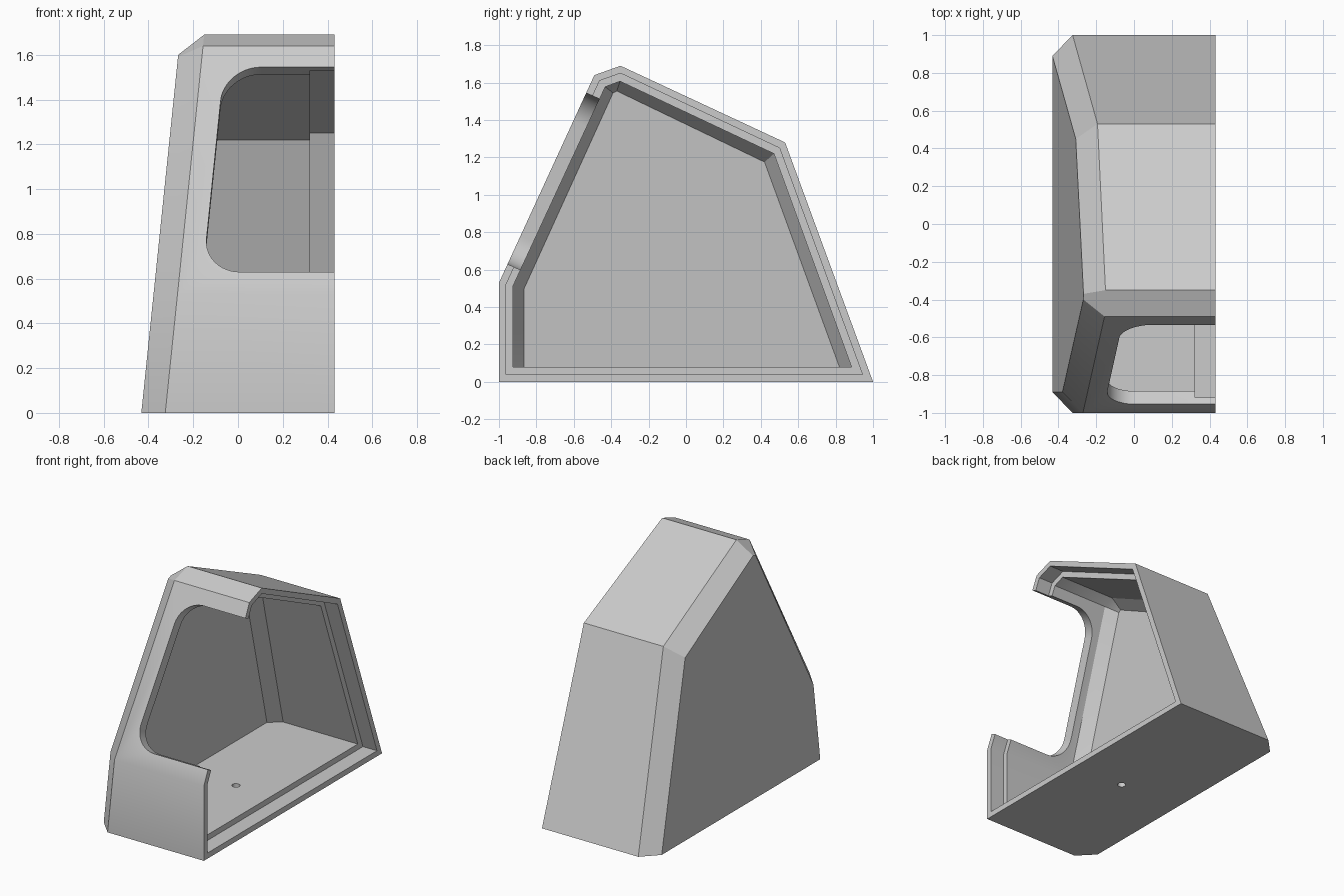
import bpy, bmesh, math
from mathutils import Vector

cube = bpy.data.objects.get("Cube")
if cube:
    bpy.data.objects.remove(cube, do_unlink=True)

grey = bpy.data.materials.new("light grey")
grey.use_nodes = True
grey.diffuse_color = (0.6, 0.6, 0.6, 1)
grey.node_tree.nodes["Principled BSDF"].inputs["Base Color"].default_value = (0.6, 0.6, 0.6, 1)


def loft(name, rings):
    """Closed solid skinned through matching rings, capped at both ends."""
    bm = bmesh.new()
    loops = [[bm.verts.new(p) for p in ring] for ring in rings]
    n = len(loops[0])
    for a, b in zip(loops, loops[1:]):
        for i in range(n):
            j = (i + 1) % n
            bm.faces.new((a[i], a[j], b[j], b[i]))
    bm.faces.new(loops[0])
    bm.faces.new(loops[-1])
    bmesh.ops.recalc_face_normals(bm, faces=bm.faces)
    mesh = bpy.data.meshes.new(name)
    bm.to_mesh(mesh)
    bm.free()
    obj = bpy.data.objects.new(name, mesh)
    bpy.context.collection.objects.link(obj)
    mesh.materials.append(grey)
    return obj


def section(profile, x, slope=0.0):
    """Place a (y, z) profile at x, leaning with height."""
    return [(x + slope * z, y, z) for y, z in profile]


def cut(target, cutter):
    cutter.hide_render = True
    mod = target.modifiers.new("cut", "BOOLEAN")
    mod.operation = "DIFFERENCE"
    mod.solver = "EXACT"
    mod.object = cutter
    bpy.context.view_layer.objects.active = target
    bpy.ops.object.modifier_apply(modifier=mod.name)
    bpy.data.objects.remove(cutter, do_unlink=True)


# Side profiles: outer wall, rim rebate, cavity, and their chamfered ends
outer = [(-1, 0), (1, 0), (.53, 1.28), (-.35, 1.69), (-.49, 1.64), (-1, .53)]
outer_side = [(-.89, 0), (.89, 0), (.45, 1.2), (-.37, 1.6), (-.4, 1.59), (-.89, .515)]
rebate = [(-.962, .04), (.943, .04), (.5, 1.25), (-.35, 1.65), (-.462, 1.61), (-.962, .52)]
inner = [(-.925, .08), (.885, .08), (.47, 1.22), (-.353, 1.607), (-.432, 1.577), (-.925, .512)]
inner_side = [(-.865, .08), (.82, .08), (.42, 1.175), (-.37, 1.555), (-.39, 1.545), (-.865, .5)]

# Half housing: one closed skin from the outer side, over the rim, into the cavity
OPEN, STEP = .432, .322
housing = loft("half_housing", [
    section(outer_side, -.432, .103),
    section(outer, -.325, .103),
    section(outer, OPEN),
    section(rebate, OPEN),
    section(rebate, STEP),
    section(inner, STEP),
    section(inner, -.273, .103),
    section(inner_side, -.355, .103),
])

# Rounded front window, cut square to the sloping panel
corner = Vector((0, -1, .53))
up = Vector((0, .51, 1.11)).normalized()
inward = Vector((0, up.z, -up.y))
low, high, radius = .11, 1.117, .165


def edge_x(s):
    return -.156 + .093 * (s - low)


outline = [(1, low), (1, high)]
for s, start in ((high - radius, 90), (low + radius, 180)):
    for k in range(13):
        a = math.radians(start + 90 * k / 12)
        h = s + radius * math.sin(a)
        outline.append((edge_x(h) + radius * (1 + math.cos(a)), h))
window = loft("window_cutter", [
    [corner + up * s + inward * d + Vector((x, 0, 0)) for x, s in outline]
    for d in (-.15, .2)])
cut(housing, window)

# Round screw hole through the floor
circle = [(.04 + .027 * math.cos(math.tau * k / 24), -.08 + .027 * math.sin(math.tau * k / 24))
          for k in range(24)]
hole = loft("hole_cutter", [[(x, y, z) for x, y in circle] for z in (-.1, .2)])
cut(housing, hole)

# Smooth shading with crisp edges
bpy.ops.object.select_all(action="DESELECT")
housing.select_set(True)
bpy.context.view_layer.objects.active = housing
bpy.ops.object.shade_smooth_by_angle(angle=math.radians(30))
